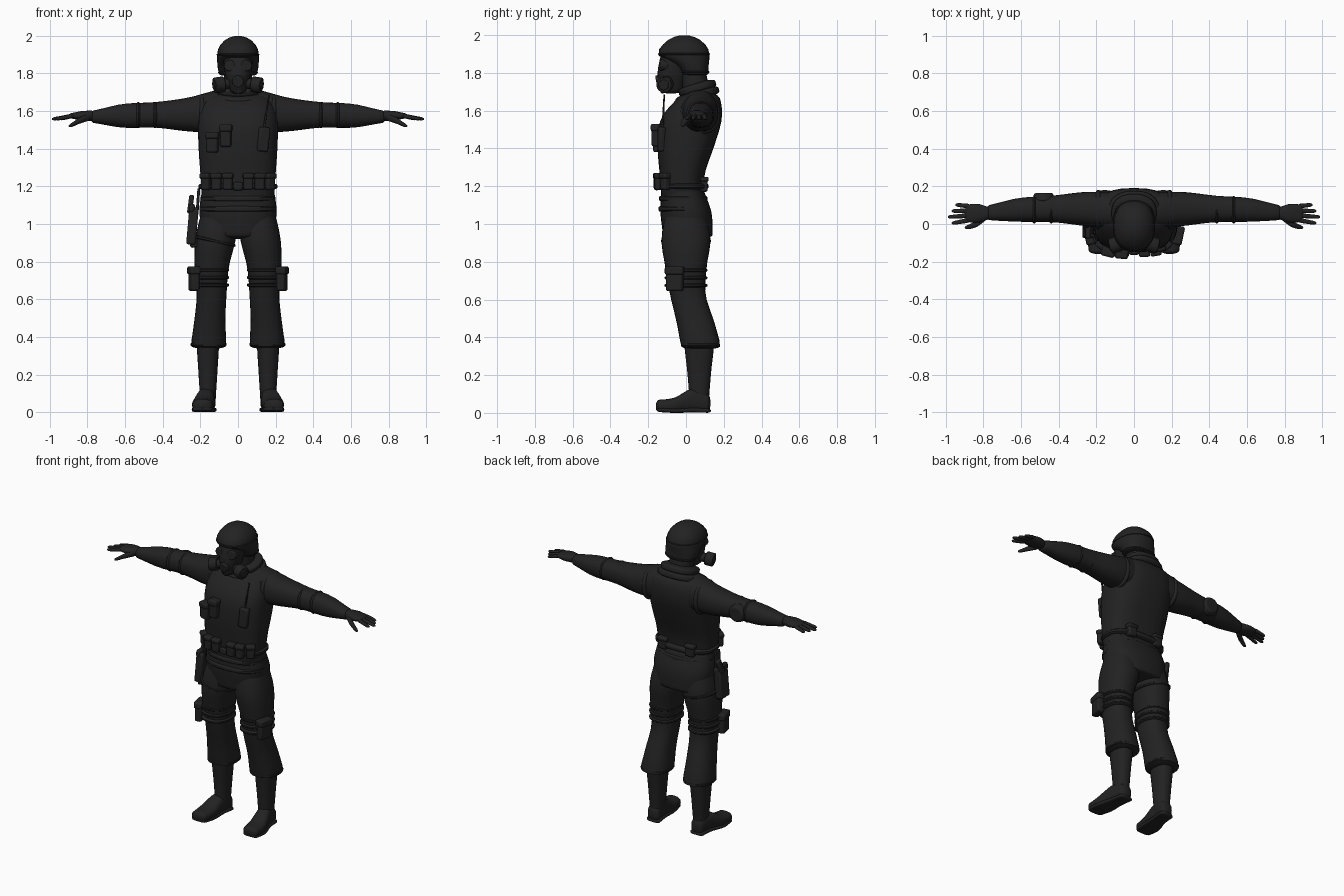
import bpy, bmesh, math
from mathutils import Vector, Matrix

cube = bpy.data.objects.get("Cube")
if cube:
    bpy.data.objects.remove(cube, do_unlink=True)

cloth = bpy.data.materials.new("matte black")
cloth.use_nodes = True
shade = 0.016
cloth.diffuse_color = (shade, shade, shade, 1)
cloth.node_tree.nodes["Principled BSDF"].inputs["Base Color"].default_value = (shade, shade, shade, 1)


def finish(name, bm, bevel=0.0):
    bmesh.ops.recalc_face_normals(bm, faces=bm.faces)
    mesh = bpy.data.meshes.new(name)
    bm.to_mesh(mesh)
    bm.free()
    ob = bpy.data.objects.new(name, mesh)
    bpy.context.collection.objects.link(ob)
    mesh.materials.append(cloth)
    if bevel:
        mod = ob.modifiers.new("Bevel", 'BEVEL')
        mod.width, mod.segments = bevel, 2
    bpy.ops.object.select_all(action='DESELECT')
    ob.select_set(True)
    bpy.context.view_layer.objects.active = ob
    bpy.ops.object.shade_smooth_by_angle(angle=math.radians(40))
    return ob


def sample(values, f):
    """Smooth curve through evenly spaced values; a plain number stays constant."""
    if not isinstance(values, tuple):
        return values
    last = len(values) - 1
    i = min(int(f * last), last - 1)
    t = f * last - i
    a, b, c, d = (values[max(0, min(last, i + k))] for k in (-1, 0, 1, 2))
    return b + t / 2 * (c - a + t * (2 * a - 5 * b + 4 * c - d + t * (3 * (b - c) + d - a)))


def loft(name, axis, span, mid_u, mid_v, wide, deep, side=1, caps=(.02, .02), power=2.3):
    """Rounded tube along an axis; centres and radii follow smooth curves."""
    start, stop = span
    sides, steps = 28, 14
    ease = (.02, .1, .25, .5, .75)
    stations = [start + (stop - start) * i / steps for i in range(steps + 1)]
    stations = [t for t in stations if start + caps[0] <= t <= stop - caps[1]]
    stations = ([start + caps[0] * e for e in ease] + stations +
                [stop - caps[1] * e for e in reversed(ease)])
    bm = bmesh.new()
    loops = []
    for t in stations:
        f = (t - start) / (stop - start)
        near = min(1, (t - start) / caps[0], (stop - t) / caps[1])
        swell = math.sqrt(1 - (1 - near) ** 2)
        loop = []
        for i in range(sides):
            c, s = math.cos(math.tau * i / sides), math.sin(math.tau * i / sides)
            u = sample(mid_u, f) + swell * sample(wide, f) * math.copysign(abs(c) ** (2 / power), c)
            v = sample(mid_v, f) + swell * sample(deep, f) * math.copysign(abs(s) ** (2 / power), s)
            x, y, z = {'x': (t, u, v), 'y': (u, t, v), 'z': (u, v, t)}[axis]
            loop.append(bm.verts.new((x * side, y, z)))
        loops.append(loop)
    for a, b in zip(loops, loops[1:]):
        for i in range(sides):
            bm.faces.new((a[i - 1], a[i], b[i], b[i - 1]))
    bm.faces.new(loops[0])
    bm.faces.new(loops[-1])
    return finish(name, bm)


def band(name, loc, wide, deep, tall=.03, tilt=(0, 0, 0)):
    """Strap or fold around a body part."""
    ob = loft(name, 'z', (-tall / 2, tall / 2), 0, 0, wide, deep, caps=(tall / 3, tall / 3))
    ob.location, ob.rotation_euler = loc, tilt


def box(name, loc, size, turn=(0, 0, 0), bevel=.01):
    bm = bmesh.new()
    bmesh.ops.create_cube(bm, size=1)
    bmesh.ops.scale(bm, vec=size, verts=bm.verts)
    ob = finish(name, bm, bevel)
    ob.location = loc
    ob.rotation_euler = [math.radians(angle) for angle in turn]


def pouch(name, loc, size, turn=0):
    """Soft box with a closing flap."""
    wide, deep, tall = size
    box(name, loc, size, (0, 0, turn))
    top = Vector(loc) + Vector((0, 0, tall / 3))
    box(name + "_flap", top, (wide + .01, deep + .01, tall / 3), (0, 0, turn))


def rod(name, a, b, base, tip, bevel=.005):
    a, b = Vector(a), Vector(b)
    bm = bmesh.new()
    bmesh.ops.create_cone(bm, cap_ends=True, segments=24, radius1=base, radius2=tip,
                          depth=(b - a).length)
    ob = finish(name, bm, bevel)
    ob.location = (a + b) / 2
    ob.rotation_euler = (b - a).to_track_quat('Z', 'Y').to_euler()


# Torso
loft("vest", 'z', (1.12, 1.71), 0, (-.02, -.02, 0, .03, .08), (.19, .2, .21, .21, .18),
     (.11, .12, .15, .16, .1), caps=(.02, .06), power=2.7)
loft("hips", 'z', (.92, 1.2), 0, (.01, 0, -.02), (.18, .205, .19), (.13, .135, .11), power=2.5)
for name, z, wide in (("jacket_hem", 1.08, .205), ("vest_hem", 1.135, .2), ("belt", 1.2, .21)):
    band(name, (0, -.015, z), wide, wide * .64, .05)

# Collar and neck
loft("neck", 'z', (1.65, 1.86), 0, (.06, .03), .075, .07)
for name, z, wide in (("collar_lower", 1.68, .14), ("collar_upper", 1.72, .12)):
    band(name, (0, .06, z), wide, wide * .85, .06, (.28, 0, 0))

# Helmet and gas mask
loft("helmet", 'z', (1.785, 2), 0, (.05, .03, -.01, -.01, -.01), (.1, .109, .111, .11, .11),
     (.07, .09, .135, .13, .125), caps=(.01, .1))
band("helmet_edge", (0, .044, 1.805), .106, .08, .02)
band("helmet_brim", (0, -.01, 1.9), .113, .138, .02)
loft("mask", 'z', (1.69, 1.92), 0, (-.08, -.07, -.05), (.04, .07, .08), (.06, .08, .08))
rod("mask_snout", (0, -.08, 1.77), (0, -.158, 1.755), .04, .03)
rod("mask_valve", (0, -.1, 1.73), (0, -.14, 1.71), .03, .024)

for side, word in ((1, "left"), (-1, "right")):
    # Mask lens and filter
    rod(word + "_lens", (side * .038, -.1, 1.84), (side * .046, -.139, 1.842), .034, .029)
    cheek, outer = Vector((side * .03, -.09, 1.75)), Vector((side * .13, -.12, 1.735))
    rod(word + "_filter_neck", cheek, outer, .028, .028)
    rod(word + "_filter", cheek.lerp(outer, .45), cheek.lerp(outer, .95), .042, .042)

    # Sleeve with shoulder seam and elbow folds
    loft(word + "_sleeve", 'x', (.09, .785), (.07, .08, .08, .075, .06), (1.6, 1.582, 1.58, 1.575, 1.57),
         (.1, .09, .07, .063, .04), (.115, .09, .068, .063, .032), side)
    loft(word + "_shoulder_seam", 'x', (.165, .215), .076, 1.583, .105, .108, side)
    for x in (.44, .53):
        loft(word + "_sleeve_fold", 'x', (x - .02, x + .02), .076, 1.579, .074, .07, side)

    # Hand
    loft(word + "_palm", 'x', (.76, .9), .057, 1.575, (.03, .05, .045), (.028, .025, .013), side)
    for i, finger in enumerate(("index", "middle", "ring", "little")):
        root, tip = .02 + i / 40, .005 + i / 31
        loft(f"{word}_{finger}_finger", 'x', (.87, .99 - abs(i - 1) / 50), (root, tip),
             (1.575, 1.558), (.013, .01), (.012, .009), side)
    loft(word + "_thumb", 'x', (.78, .9), (.04, 0, -.02), (1.57, 1.55, 1.52),
         (.02, .017, .01), (.02, .016, .01), side)

    # Trouser leg bloused over the boot
    loft(word + "_trouser", 'z', (.335, 1.06), (.156, .15, .14, .14, .12, .1),
         (.08, .05, .01, 0, 0, 0), (.096, .083, .079, .091, .107, .1),
         (.106, .1, .094, .109, .13, .11), side)
    band(word + "_cuff", (side * .156, .077, .36), .096, .102)

    # Boot
    loft(word + "_boot_shaft", 'z', (.03, .38), .16, .07, (.04, .05, .06), (.05, .062, .08), side)
    toe_out = (.19, .185, .17, .16)
    loft(word + "_boot_foot", 'y', (-.16, .13), toe_out, (.037, .04, .065, .052),
         (.05, .058, .047, .042), (.032, .04, .063, .05), side, power=2.5)
    loft(word + "_boot_sole", 'y', (-.158, .132), toe_out, (.018, .012, .015, .012),
         (.05, .06, .048, .047), .012, side, power=4)

    # Thigh straps and side pouch
    for z in (.675, .715, .755):
        band(word + "_thigh_strap", (side * .143, 0, z), .095, .113)
    pouch(word + "_thigh_pouch", (side * .235, -.06, .71), (.045, .09, .13), -12 * side)

    # Belt pouches
    for x, y, turn in ((.055, -.15, 3), (.115, -.145, 10), (.17, -.11, 38)):
        pouch(word + "_belt_pouch", (side * x, y, 1.225), (.05, .04, .09), turn * side)
    pouch(word + "_rear_pouch", (side * .1, .095, 1.21), (.06, .04, .08))

# Chest gear
box("buckle", (0, -.155, 1.2), (.05, .02, .045))
pouch("outer_chest_pouch", (-.135, -.142, 1.435), (.062, .055, .11), -14)
pouch("inner_chest_pouch", (-.065, -.155, 1.47), (.058, .05, .12), -5)
box("radio", (.135, -.13, 1.45), (.06, .035, .13), (0, 6, 12))
rod("radio_antenna", (.135, -.125, 1.49), (.165, -.115, 1.685), .006, .004, 0)

# Round elbow pad on the right arm
rod("elbow_pad", (-.48, .12, 1.575), (-.48, .165, 1.575), .062, .05, .01)

# Holster with sidearm
box("holster", (-.242, -.03, .99), (.05, .09, .2), (0, 5, 0))
box("holster_tip", (-.235, -.035, .91), (.045, .065, .07), (0, -8, 0))
box("sidearm_grip", (-.252, 0, 1.105), (.026, .04, .1), (-18, 8, 0))
box("sidearm_slide", (-.245, -.04, 1.085), (.03, .075, .045), (0, 5, 0))
box("holster_hanger", (-.213, -.03, 1.12), (.015, .05, .14), (0, 4, 0), .004)
band("holster_strap", (-.125, 0, .91), .114, .132, tilt=(0, .22, 0))
